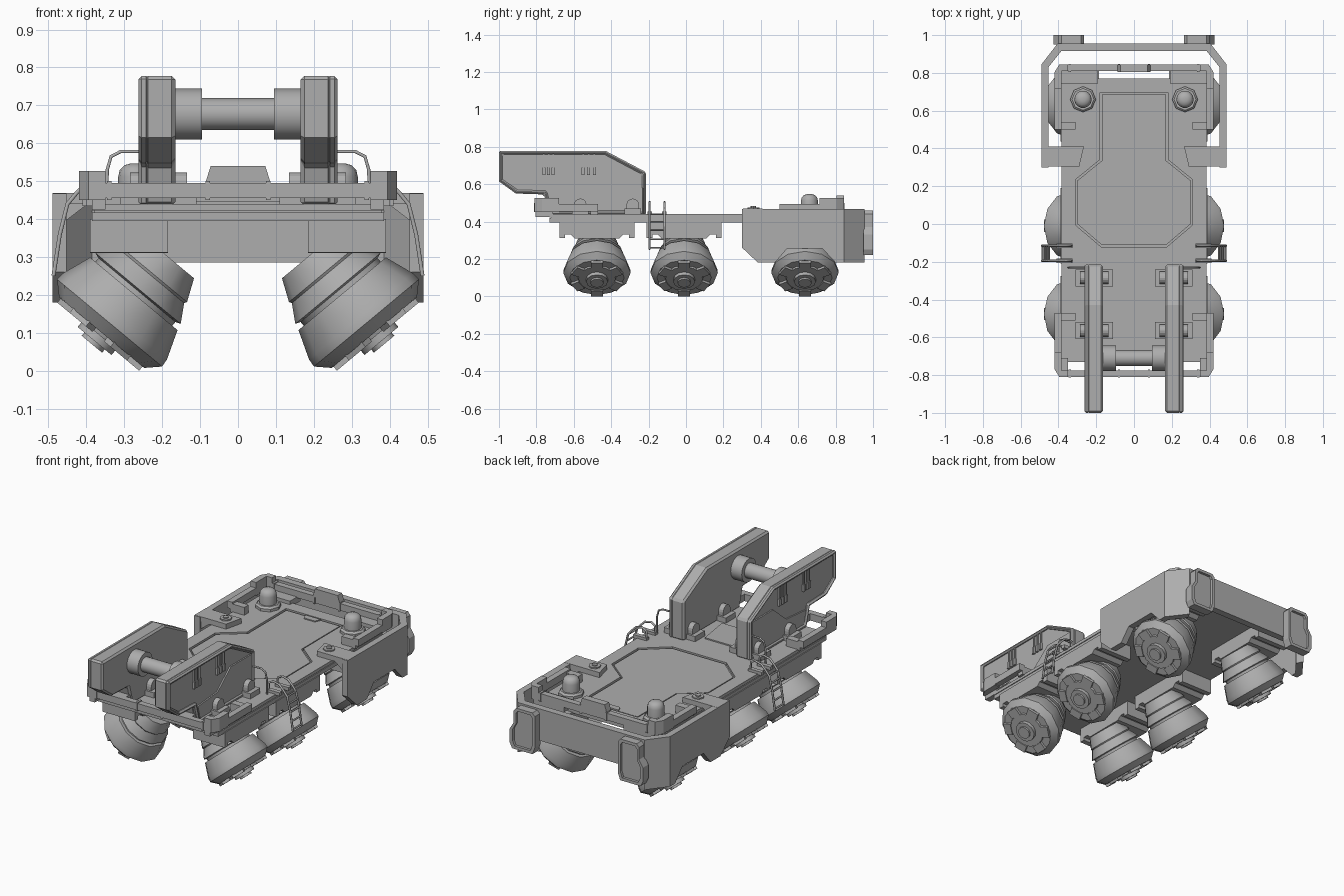
import bpy, bmesh, math
from mathutils import Vector, Matrix

if "Cube" in bpy.data.objects:
    bpy.data.objects.remove(bpy.data.objects["Cube"])

# axis -> maps (u, v, w) to world
MAP = {'X': lambda u, v, w: (w, u, v), 'Y': lambda u, v, w: (u, w, v), 'Z': lambda u, v, w: (u, v, w)}
GREY = bpy.data.materials.new("dark_grey")
GREY.diffuse_color = (0.42, 0.42, 0.42, 1)
GREY.use_nodes = True
GREY.node_tree.nodes["Principled BSDF"].inputs["Base Color"].default_value = GREY.diffuse_color


def finish(name, bm, mirror=False, smooth=None, bevel=0):
    bmesh.ops.recalc_face_normals(bm, faces=bm.faces)
    me = bpy.data.meshes.new(name)
    bm.to_mesh(me)
    bm.free()
    me.materials.append(GREY)
    ob = bpy.data.objects.new(name, me)
    bpy.context.collection.objects.link(ob)
    if bevel:
        mod = ob.modifiers.new("Bevel", 'BEVEL')
        mod.width, mod.segments, mod.limit_method = bevel, 1, 'ANGLE'
        mod.angle_limit = math.radians(60)
    if mirror:
        ob.modifiers.new("Mirror", 'MIRROR')
    if smooth:
        bpy.ops.object.select_all(action='DESELECT')
        ob.select_set(True)
        bpy.context.view_layer.objects.active = ob
        bpy.ops.object.shade_smooth_by_angle(angle=math.radians(smooth))
    return ob


def prism(name, loops, axis, a, b, mirror=False, bevel=0):
    """Extrude an outline (plus optional holes) from a to b along an axis."""
    bm = bmesh.new()
    if not isinstance(loops[0][0], tuple):
        loops = [loops]
    edges = []
    for loop in loops:
        vs = [bm.verts.new(MAP[axis](u, v, a)) for u, v in loop]
        if len(loops) == 1:
            bm.faces.new(vs)
        else:
            edges += [bm.edges.new((vs[i - 1], vs[i])) for i in range(len(vs))]
    if edges:
        bmesh.ops.triangle_fill(bm, edges=edges, use_beauty=True, normal=MAP[axis](0, 0, 1))
    ext = bmesh.ops.extrude_face_region(bm, geom=bm.faces[:])
    bmesh.ops.translate(bm, vec=MAP[axis](0, 0, b - a),
                        verts=[g for g in ext['geom'] if isinstance(g, bmesh.types.BMVert)])
    return finish(name, bm, mirror, bevel=bevel)


def box(name, x, y, z, mirror=False):
    return prism(name, [(x[0], y[0]), (x[1], y[0]), (x[1], y[1]), (x[0], y[1])], 'Z', z[0], z[1], mirror)


def lathe(name, prof, seg, origin, direction, mirror=False, lugs=False, smooth=33):
    """Spin an (r, t) profile around a direction vector."""
    bm = bmesh.new()
    rings = [[bm.verts.new((r * math.cos(2 * math.pi * i / seg), r * math.sin(2 * math.pi * i / seg), t))
              for i in range(seg)] for r, t in prof]
    for p, q in zip(rings, rings[1:]):
        for i in range(seg):
            bm.faces.new((p[i - 1], p[i], q[i], q[i - 1]))
    bm.faces.new(rings[0])
    bm.faces.new(rings[-1])
    if lugs:
        for k in range(6):
            m = Matrix.Rotation((k + 0.5) * math.pi / 3, 4, 'Z') @ Matrix.Translation((0.118, 0, 0)) \
                @ Matrix.Diagonal((0.045, 0.065, 0.02, 1))
            bmesh.ops.create_cube(bm, size=1, matrix=m)
    d = Vector(direction)
    bm.transform(Matrix.Translation(origin) @ d.to_track_quat('Z', 'Y').to_matrix().to_4x4())
    return finish(name, bm, mirror, smooth)


def tube(name, pts, r):
    for s in (1, -1):
        cu = bpy.data.curves.new(name, 'CURVE')
        cu.dimensions = '3D'
        cu.bevel_depth, cu.bevel_resolution, cu.use_fill_caps = r, 1, True
        cu.materials.append(GREY)
        sp = cu.splines.new('POLY')
        sp.points.add(len(pts) - 1)
        for p, c in zip(sp.points, pts):
            p.co = (c[0] * s, c[1], c[2], 1)
        ob = bpy.data.objects.new(name, cu)
        bpy.context.collection.objects.link(ob)
        bpy.ops.object.select_all(action='DESELECT')
        ob.select_set(True)
        bpy.context.view_layer.objects.active = ob
        bpy.ops.object.convert(target='MESH')


def sym(half):
    return half + [(-x, y) for x, y in reversed(half)]


# Deck with recessed load panel
deck = sym([(0.35, -0.73), (0.385, -0.73), (0.385, 0.77), (0.35, 0.77)])
panel = sym([(0.18, 0.695), (0.18, 0.34), (0.31, 0.235), (0.31, -0.005), (0.173, -0.122)])
inner = sym([(0.17, 0.685), (0.17, 0.335), (0.30, 0.23), (0.30, 0.0), (0.169, -0.112)])
prism("deck_lower", deck, 'Z', 0.395, 0.418)
prism("deck_upper", [deck, panel], 'Z', 0.422, 0.44)
prism("deck_core", [(x * 0.985, y * 0.99) for x, y in deck], 'Z', 0.41, 0.425)
prism("load_panel", inner, 'Z', 0.42, 0.436)
prism("panel_notch", sym([(0.05, 0.685), (0.035, 0.65)]), 'Z', 0.43, 0.442)
prism("front_hatch", sym([(0.12, -0.5), (0.09, -0.3)]), 'Z', 0.435, 0.447)

# Bumper rails, front and rear
for s in (-1, 1):
    tag = "front" if s < 0 else "rear"
    yy = 0.81 if s < 0 else 0.845
    end = 0.47 if s < 0 else 0.50
    rail = [(0.385, end), (0.42, end), (0.42, yy - 0.04), (0.395, yy), (-0.395, yy), (-0.42, yy - 0.04),
            (-0.42, end), (-0.385, end), (-0.385, yy - 0.035), (0.385, yy - 0.035)]
    prism(tag + "_rail", [(x, y * s) for x, y in rail], 'Z', 0.455, 0.495)
    prism(tag + "_rail_corner", [(x, y * s) for x, y in [(0.35, yy), (0.395, yy), (0.42, yy - 0.04),
          (0.42, yy - 0.13), (0.385, yy - 0.13), (0.385, yy - 0.035), (0.35, yy - 0.035)]], 'Z', 0.45, 0.527, True)
    ys = sorted((s * end, s * (end + 0.04)))
    box(tag + "_rail_hook", (0.31, 0.40), ys, (0.435, 0.485), True)
    ys = sorted((s * (yy - 0.1), s * (yy - 0.005)))
    box(tag + "_rail_mount", (0.35 if s < 0 else 0.19, 0.385), ys, (0.425, 0.46), True)
    for x in (0.08, 0.34):
        ys = sorted((s * (yy - 0.04), s * (yy + 0.003)))
        box(tag + "_rail_clip", (x - 0.006, x + 0.006), ys, (0.45, 0.50), True)
prism("rear_rail_crest", sym([(0.088, 0.49), (0.072, 0.54)]), 'Y', 0.805, 0.845)

# Rear armour shell: side skirts, corners, back wall, top tabs
prism("shell_side", [(0.30, 0.468), (0.30, 0.26), (0.385, 0.18), (0.475, 0.18), (0.54, 0.255), (0.73, 0.255),
                     (0.80, 0.18), (0.845, 0.18), (0.845, 0.468)], 'X', 0.453, 0.49, True)
prism("shell_corner", [(0.49, 0.845), (0.405, 0.955), (0.385, 0.915), (0.453, 0.83)], 'Z', 0.18, 0.468, True)
prism("shell_back", sym([(0.405, 0.955), (0.385, 0.915)]), 'Z', 0.285, 0.468)
prism("shell_tab", [(0.44, 0.305), (0.49, 0.305), (0.49, 0.41), (0.265, 0.41), (0.29, 0.305)], 'Z', 0.44, 0.469, True)
prism("shell_tab_gusset", [(0.39, 0.445), (0.455, 0.395), (0.48, 0.395), (0.48, 0.445)], 'Y', 0.31, 0.41, True)
lathe("tab_bolt", [(0.032, 0.465), (0.032, 0.476), (0.015, 0.476), (0.015, 0.482)], 8, (0.33, 0.36, 0), (0, 0, 1), True)

# Tail lights: framed panels
lamp = [(0.265, 0.26), (0.28, 0.22), (0.41, 0.22), (0.425, 0.25), (0.425, 0.33), (0.40, 0.37), (0.40, 0.44),
        (0.385, 0.458), (0.28, 0.458), (0.265, 0.44)]
lens = [(0.338 + (x - 0.338) * 0.78, 0.34 + (z - 0.34) * 0.86) for x, z in lamp]
prism("tail_light_frame", [lamp, lens], 'Y', 0.95, 1.0, True)
prism("tail_light_lens", lens, 'Y', 0.95, 0.985, True)

# Beacon domes
lathe("beacon_base", [(0.068, 0.43), (0.068, 0.455), (0.058, 0.465)], 8, (0.27, 0.66, 0), (0, 0, 1), True)
lathe("beacon", [(0.046, 0.46), (0.046, 0.512), (0.042, 0.53), (0.03, 0.542), (0.012, 0.547)],
      14, (0.27, 0.66, 0), (0, 0, 1), True, smooth=50)

# Front lifting arms with a rimmed outer face
arm = [(-1.0, 0.778), (-0.43, 0.778), (-0.215, 0.665), (-0.215, 0.435), (-0.73, 0.435), (-0.76, 0.545),
       (-0.91, 0.55), (-1.0, 0.615)]
recess = [(-0.98, 0.758), (-0.435, 0.758), (-0.235, 0.652), (-0.235, 0.46), (-0.715, 0.46), (-0.745, 0.565),
          (-0.90, 0.57), (-0.98, 0.625)]
prism("arm_plate", arm, 'X', 0.165, 0.248, True, bevel=0.01)
prism("arm_rim", [arm, recess], 'X', 0.235, 0.262, True, bevel=0.008)
prism("arm_lower_panel", [(-0.73, 0.535), (-0.55, 0.55), (-0.43, 0.65), (-0.24, 0.65), (-0.24, 0.46), (-0.71, 0.46)],
      'X', 0.24, 0.256, True)
box("arm_foot_skid", (0.17, 0.25), (-0.81, -0.45), (0.455, 0.495), True)
for y in (-0.76, -0.735, -0.71, -0.55, -0.52, -0.49):
    box("arm_clip", (0.24, 0.256), (y - 0.004, y + 0.004), (0.65, 0.76), True)
    box("arm_clip_foot", (0.24, 0.26), (y - 0.008, y + 0.008), (0.65, 0.69), True)

# Arm base brackets with half-round lugs
for y in (-0.285, -0.565):
    box("arm_bracket", (0.11, 0.31), (y - 0.045, y + 0.045), (0.435, 0.47), True)
    arc = [(y + 0.033 * math.cos(a * math.pi / 8), 0.49 + 0.033 * math.sin(a * math.pi / 8)) for a in range(9)]
    arc += [(y - 0.033, 0.46), (y + 0.033, 0.46)]
    prism("bracket_lug_outer", arc, 'X', 0.25, 0.285, True)
    prism("bracket_lug_inner", arc, 'X', 0.135, 0.17, True)

# Winch roller between the arms
lathe("roller", [(0.067, -0.17), (0.067, -0.095), (0.042, -0.095), (0.042, 0.095), (0.067, 0.095), (0.067, 0.17)],
      20, (0, -0.71, 0.677), (1, 0, 0))

# Wheel pods, tilted outward, under suspension blocks
pod = [(0.035, 0.036), (0.035, 0.025), (0.058, 0.025), (0.058, 0.005), (0.10, 0.005), (0.103, -0.004), (0.146, -0.004),
       (0.180, -0.037), (0.178, -0.06), (0.150, -0.137), (0.132, -0.137), (0.132, -0.15), (0.146, -0.155),
       (0.118, -0.203), (0.122, -0.21), (0.096, -0.27)]
for y in (-0.476, -0.01, 0.636):
    lathe("wheel_pod", pod, 12, (0.3625, y, 0.0975), (0.64, 0, -0.77), True, True)
    prof = [(-0.2, 0.40), (-0.2, 0.312), (-0.17, 0.312), (-0.17, 0.33), (-0.14, 0.33), (-0.12, 0.31), (0.12, 0.31),
            (0.14, 0.33), (0.17, 0.33), (0.17, 0.312), (0.2, 0.312), (0.2, 0.40)]
    prism("suspension_block", [(y + u, v) for u, v in prof], 'X', 0.185, 0.39, True)

# Boarding ladders and grab handles
side = [(0.33, 0.44), (0.335, 0.49), (0.36, 0.505), (0.40, 0.495), (0.425, 0.47), (0.45, 0.44), (0.47, 0.36), (0.487, 0.25)]
for y in (-0.195, -0.115):
    tube("ladder_rail", [(x, y, z) for x, z in side], 0.006)
    box("ladder_clamp", (0.325, 0.41), (y - 0.012, y + 0.012), (0.435, 0.455), True)
for x, z in ((0.45, 0.44), (0.46, 0.40), (0.471, 0.355), (0.479, 0.305), (0.486, 0.26)):
    tube("ladder_rung", [(x, -0.195, z), (x, -0.115, z)], 0.005)
tube("grab_handle", [(0.25, -0.23, 0.578), (0.31, -0.23, 0.578), (0.335, -0.23, 0.565), (0.345, -0.23, 0.53),
                     (0.347, -0.23, 0.44)], 0.005)
